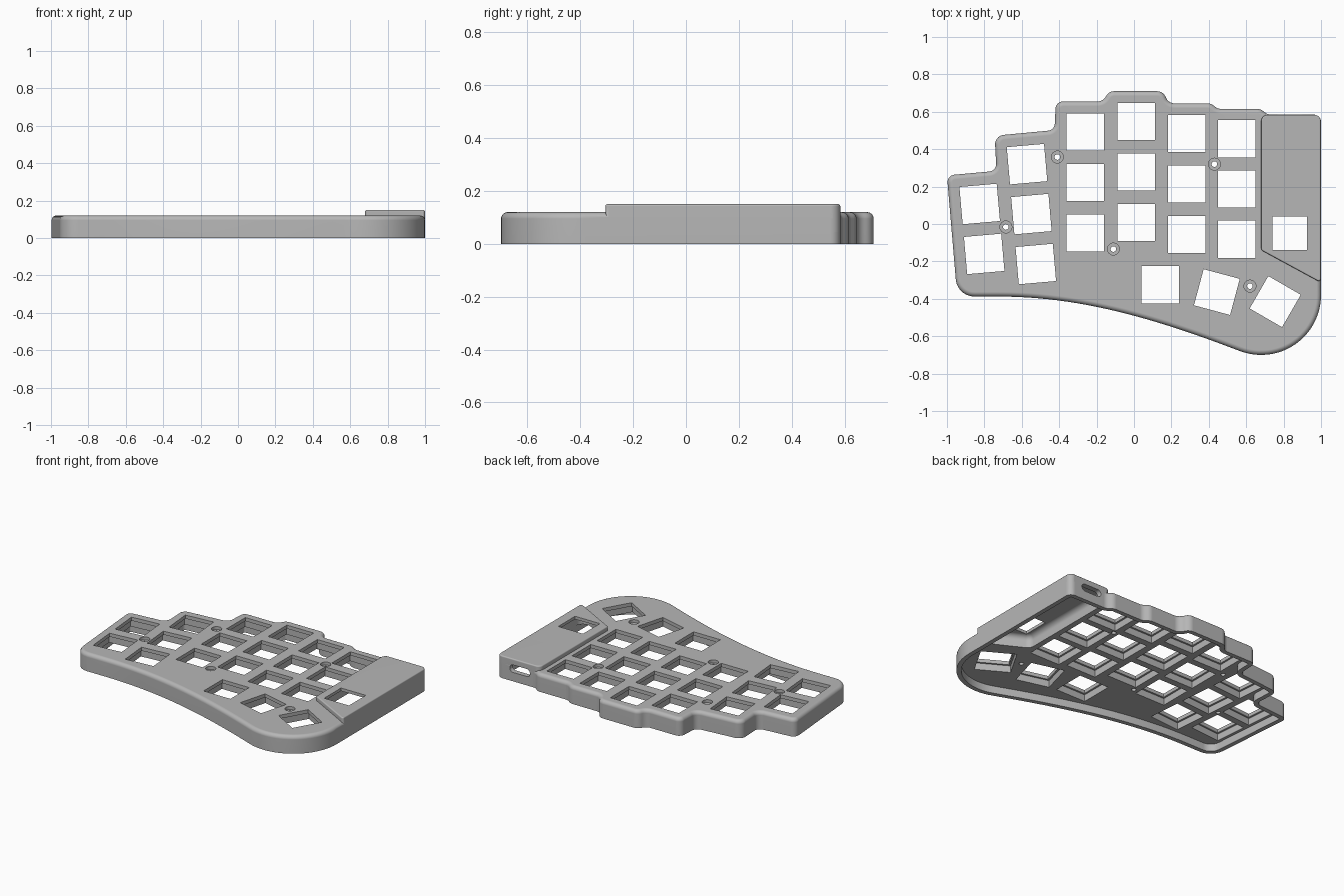
import bpy, bmesh, math
from mathutils import Vector, Matrix

if "Cube" in bpy.data.objects:
    bpy.data.objects.remove(bpy.data.objects["Cube"])

grey = bpy.data.materials.new("case_grey")
grey.use_nodes = True
colour = (0.47, 0.47, 0.47, 1)
grey.diffuse_color = colour
grey.node_tree.nodes["Principled BSDF"].inputs["Base Color"].default_value = colour


def rounded(corners, steps=7):
    """Turn (x, y, radius) corners into an outline with round corners."""
    out, n = [], len(corners)
    for i, (x, y, r) in enumerate(corners):
        p = Vector((x, y))
        if r == 0:
            out.append(p)
            continue
        a = Vector(corners[i - 1][:2]) - p
        b = Vector(corners[(i + 1) % n][:2]) - p
        half = a.angle(b) / 2
        t = min(r / math.tan(half), 0.47 * a.length, 0.47 * b.length)
        r = t * math.tan(half)
        a.normalize()
        b.normalize()
        centre = p + (a + b).normalized() * r / math.sin(half)
        start, end = p + a * t - centre, p + b * t - centre
        turn = start.angle_signed(end)
        for k in range(steps + 1):
            out.append(centre + Matrix.Rotation(-turn * k / steps, 2) @ start)
    return out


def inset(points, d):
    """Move a counter-clockwise outline inwards by d."""
    out, n = [], len(points)
    for i, p in enumerate(points):
        u = (p - points[i - 1]).normalized()
        v = (points[(i + 1) % n] - p).normalized()
        nu, nv = Vector((-u.y, u.x)), Vector((-v.y, v.x))
        m = (nu + nv).normalized()
        out.append(p + m * d / max(m.dot(nu), 0.3))
    return out


def loft(bm, points, layers, matrix=Matrix()):
    """Stack inset copies of an outline at the given (z, inset) layers."""
    rings = [[bm.verts.new(matrix @ Vector((q.x, q.y, z))) for q in inset(points, d)]
             for z, d in layers]
    bm.faces.new(rings[0][::-1])
    bm.faces.new(rings[-1])
    n = len(points)
    for low, high in zip(rings, rings[1:]):
        for i in range(n):
            j = (i + 1) % n
            bm.faces.new((low[i], low[j], high[j], high[i]))


def finish(name, bm):
    bmesh.ops.recalc_face_normals(bm, faces=bm.faces)
    mesh = bpy.data.meshes.new(name)
    bm.to_mesh(mesh)
    bm.free()
    mesh.materials.append(grey)
    obj = bpy.data.objects.new(name, mesh)
    bpy.context.collection.objects.link(obj)
    return obj


def solid(name, points, layers, matrix=Matrix()):
    bm = bmesh.new()
    loft(bm, points, layers, matrix)
    return finish(name, bm)


def round_top(top, r, steps=5):
    """Layers of a rounded upper edge."""
    angles = [math.pi / 2 * k / steps for k in range(steps + 1)]
    return [(top - r + r * math.sin(a), r - r * math.cos(a)) for a in angles]


def rectangle(w, h):
    return [Vector((x * w / 2, y * h / 2)) for x, y in ((-1, -1), (1, -1), (1, 1), (-1, 1))]


def circle(r, n=24):
    return [Vector((r * math.cos(math.tau * k / n), r * math.sin(math.tau * k / n)))
            for k in range(n)]


# Case outline: front curve, thumb arc, then the stepped back edge
corners = [(-0.945, -0.388, 0.1)]
curve = [Vector(p) for p in ((-0.72, -0.388), (-0.30, -0.388), (0.1, -0.5), (0.565, -0.679))]
for k in range(24):
    t = k / 24
    p = sum((c * math.comb(3, i) * t**i * (1 - t)**(3 - i) for i, c in enumerate(curve)),
            Vector((0, 0)))
    corners.append((p.x, p.y, 0))
for k in range(25):
    a = math.radians(-111 + 111 * k / 24)
    corners.append((0.68 + 0.32 * math.cos(a), -0.38 + 0.32 * math.sin(a), 0))
corners += [(1, 0.585, 0.04), (0.715, 0.585, 0.05), (0.675, 0.615, 0.05),
            (0.45, 0.615, 0.05), (0.41, 0.645, 0.05), (0.185, 0.645, 0.05),
            (0.155, 0.71, 0.05), (-0.135, 0.71, 0.05), (-0.165, 0.655, 0.05),
            (-0.418, 0.655, 0.04), (-0.425, 0.502, 0.04), (-0.745, 0.472, 0.05),
            (-0.735, 0.284, 0.04), (-1, 0.26, 0.04)]
outline = rounded(corners)
case = solid("keyboard_case", outline, [(0, 0)] + round_top(0.12, 0.025))

# Raised controller cover
cover = solid("controller_cover",
              rounded([(0.68, -0.14, 0.02), (0.999, -0.313, 0.012),
                       (0.999, 0.584, 0.035), (0.68, 0.584, 0.035)]),
              [(0.045, 0)] + round_top(0.15, 0.008, 3))

# Hollow underside and the controller pocket
cavity = solid("cavity_cutter", outline, [(-0.1, 0.03), (0.05, 0.03)])
pocket = solid("pocket_cutter",
               rounded([(0.70, -0.15, 0.05), (0.966, -0.29, 0.05),
                        (0.966, 0.552, 0.05), (0.70, 0.552, 0.05)]),
               [(0.02, 0)] + round_top(0.13, 0.035))

# Switch openings: columns (x, top y, x drift, y pitch, count, angle), then thumbs
keys = []
for x, y, drift, pitch, count, angle in (
        (-0.825, 0.107, 0.024, 0.267, 2, 5), (-0.572, 0.32, 0.0235, 0.267, 3, 5),
        (-0.26, 0.492, 0, 0.27, 3, 0), (0.011, 0.548, 0, 0.27, 3, 0),
        (0.283, 0.484, 0, 0.27, 3, 0), (0.55, 0.455, 0, 0.268, 3, 0),
        (0.14, -0.324, 0, 0, 1, 0), (0.443, -0.364, 0, 0, 1, -15),
        (0.755, -0.415, 0, 0, 1, -30)):
    keys += [(x + drift * k, y - pitch * k, angle) for k in range(count)]
bm = bmesh.new()
for x, y, angle in keys:
    place = Matrix.Translation((x, y, 0)) @ Matrix.Rotation(math.radians(angle), 4, "Z")
    loft(bm, rectangle(0.2, 0.2),
         [(0.02, -0.012), (0.096, -0.012), (0.0961, 0), (0.3, 0)], place)
loft(bm, rectangle(0.185, 0.18), [(0.02, 0), (0.3, 0)], Matrix.Translation((0.833, -0.05, 0)))
openings = finish("switch_cutter", bm)

# Screw holes with counterbores
bm = bmesh.new()
for x, y in ((-0.41, 0.358), (0.43, 0.32), (-0.685, -0.016), (-0.11, -0.134), (0.62, -0.332)):
    loft(bm, circle(0.032), [(0.02, 0.017), (0.1, 0.017), (0.1001, 0), (0.3, 0)],
         Matrix.Translation((x, y, 0)))
screws = finish("screw_cutter", bm)

# Cable port through the back wall
port = solid("port_cutter",
             rounded([(-0.075, -0.025, 0.024), (0.075, -0.025, 0.024),
                      (0.075, 0.025, 0.024), (-0.075, 0.025, 0.024)]),
             [(-0.05, 0), (0.1, 0)],
             Matrix.Translation((0.83, 0.57, 0.085)) @ Matrix.Rotation(math.pi / 2, 4, "X"))

# Combine everything into one shell
bpy.ops.object.select_all(action="DESELECT")
bpy.context.view_layer.objects.active = case
case.select_set(True)
for tool in (cover, cavity, pocket, openings, screws, port):
    mod = case.modifiers.new(tool.name, "BOOLEAN")
    mod.operation = "UNION" if tool is cover else "DIFFERENCE"
    mod.solver = "EXACT"
    mod.object = tool
    tool.hide_render = True
    bpy.ops.object.modifier_apply(modifier=mod.name)
    bpy.data.objects.remove(tool)

bpy.ops.object.shade_smooth_by_angle(angle=math.radians(32))
weighted = case.modifiers.new("weighted_normals", "WEIGHTED_NORMAL")
weighted.keep_sharp = True
